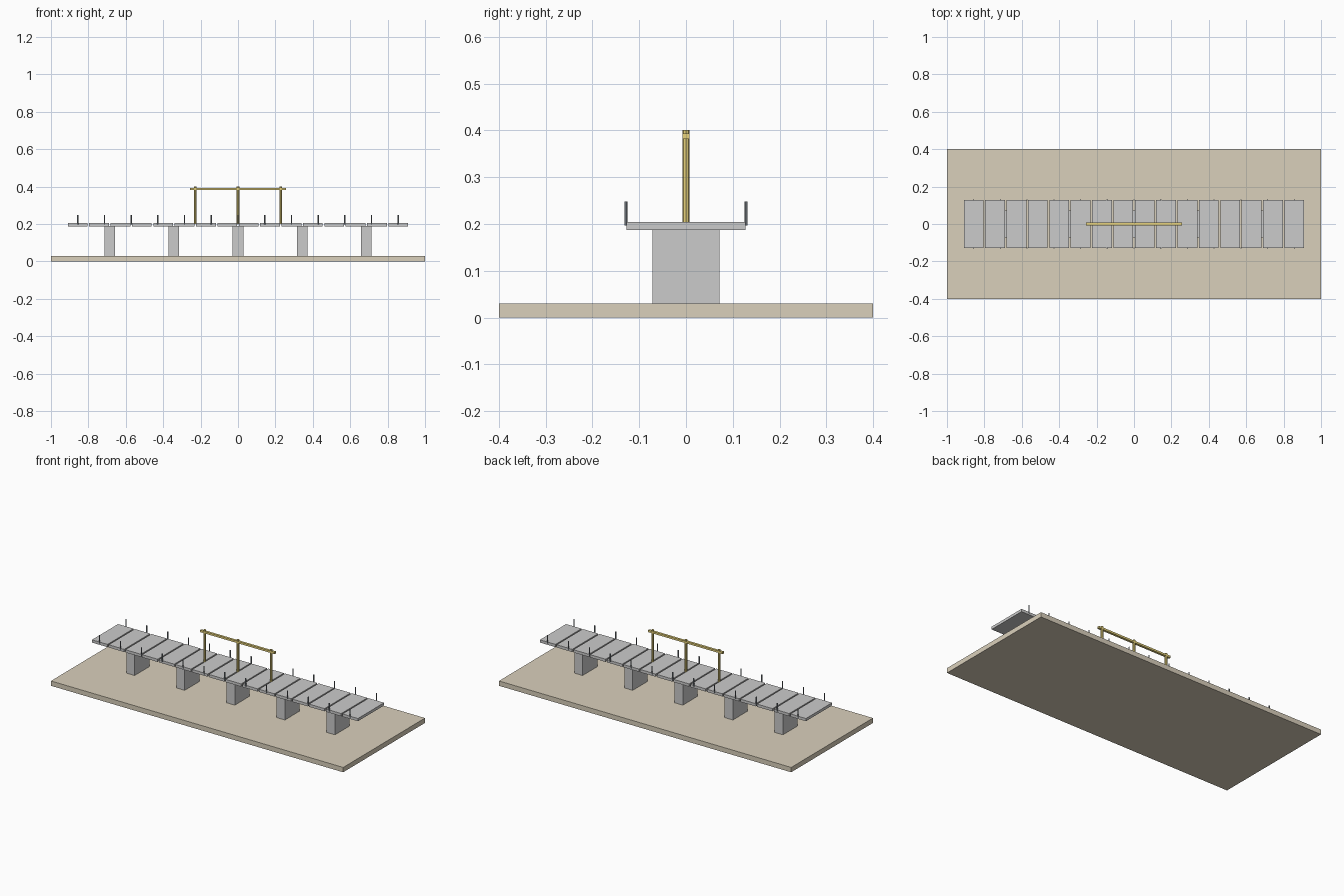
import bpy

if "Cube" in bpy.data.objects:
    bpy.data.objects.remove(bpy.data.objects["Cube"])


def material(name, rgb):
    m = bpy.data.materials.new(name)
    m.diffuse_color = (*rgb, 1)
    m.use_nodes = True
    m.node_tree.nodes["Principled BSDF"].inputs["Base Color"].default_value = m.diffuse_color
    return m


def finish(name, mat):
    o = bpy.context.object
    o.name = name
    if mat:
        o.data.materials.append(mat)
    return o


def box(name, center, size, mat=None):
    bpy.ops.mesh.primitive_cube_add(size=1, location=center)
    bpy.context.object.scale = size
    return finish(name, mat)


def post(name, x, y, z0, z1, r, mat):
    bpy.ops.mesh.primitive_cylinder_add(vertices=8, radius=r, depth=z1 - z0,
                                        location=(x, y, (z0 + z1) / 2))
    return finish(name, mat)


sand = material("sand", (0.70, 0.63, 0.50))
yellow = material("yellow", (0.80, 0.65, 0.20))
dark = material("dark_steel", (0.25, 0.28, 0.31))

# Ground slab
box("ground_slab", (0, 0, 0.015), (2, 0.8, 0.03), sand)

# Deck panels with narrow gaps
PITCH = 0.8 / 7
for i in range(16):
    box(f"deck_panel_{i}", ((i - 7.5) * PITCH, 0, 0.196), (0.106, 0.255, 0.017))

# Piers under every third joint
for i in range(-2, 3):
    box(f"pier_{i + 2}", (i * 3 * PITCH, 0, 0.109), (0.057, 0.144, 0.158))

# Edge posts along both sides
for i in range(-6, 7):
    for side, y in (("front", -0.1286), ("back", 0.1286)):
        post(f"edge_post_{side}_{i + 6}", i / 7, y, 0.197, 0.248, 0.0034, dark)

# Central frame: three uprights and a top rail
for i in range(-1, 2):
    post(f"frame_post_{i + 1}", i * 2 * PITCH, 0, 0.2, 0.401, 0.0073, yellow)
box("frame_rail", (0, 0, 0.3875), (0.512, 0.0145, 0.012), yellow)
